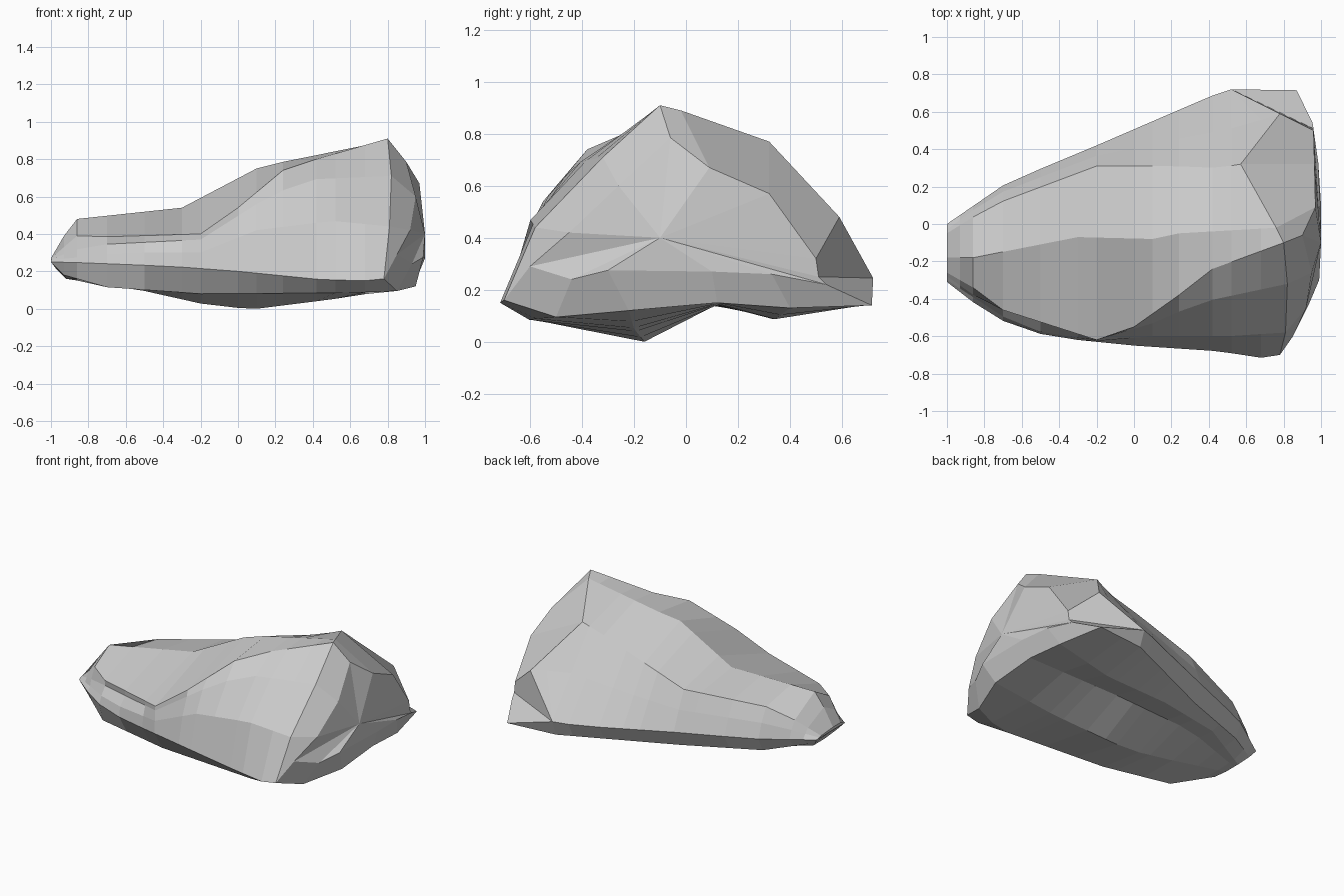
import bpy, bmesh
from mathutils import Vector

STATIONS = [-1, -.93, -.86, -.7, -.5, -.3, -.2, 0, .1, .24, .42, .52, .68, 1]


def rail(*pts):
    """Sample a lengthwise feature line at the shared x stations."""
    out = []
    for s in STATIONS:
        x = min(max(s, pts[0][0]), pts[-1][0])
        for a, b in zip(pts, pts[1:]):
            if x <= b[0]:
                out.append(Vector(a).lerp(Vector(b), (x - a[0]) / (b[0] - a[0])))
                break
    return out


# underside and front foot
keel = rail((-.92, -.2, .16), (-.5, -.22, .095), (-.12, -.18, .01), (.1, -.16, 0), (.5, -.2, .05), (.95, -.22, .12))
front_base = rail((-.93, -.32, .18), (-.7, -.48, .115), (-.2, -.54, .08), (.6, -.61, .085), (.85, -.5, .095))
front_edge = rail((-1, -.31, .25), (-.78, -.48, .245), (-.6, -.565, .235), (-.4, -.61, .23), (0, -.65, .2),
                  (.45, -.68, .155), (.68, -.715, .15), (.78, -.7, .16))
# front wall up to its upper ridge
front_low = rail((-1, -.3, .26), (-.6, -.56, .3), (-.2, -.625, .3), (.1, -.6, .42), (.5, -.6, .47), (.81, -.58, .44))
front_mid = rail((-1, -.28, .265), (-.8, -.42, .34), (-.2, -.62, .37), (.1, -.53, .56), (.35, -.42, .69), (.82, -.32, .71))
front_ridge = rail((-1, -.26, .27), (-.86, -.34, .39), (-.7, -.46, .385), (-.2, -.62, .4), (0, -.55, .54),
                   (.24, -.38, .74), (.42, -.24, .8), (.8, -.1, .91))
# crest and back slope
spine = rail((-1, -.18, .27), (-.93, -.18, .39), (-.86, -.18, .48), (-.3, -.07, .54), (.1, -.08, .75),
             (.24, -.05, .785), (.76, -.02, .89))
back_ridge = rail((-1, -.05, .26), (-.76, .1, .44), (-.2, .31, .505), (.2, .31, .64), (.45, .3, .72), (.57, .32, .77))
back_mid = rail((-1, -.03, .255), (-.76, .15, .35), (-.2, .365, .385), (.2, .45, .445), (.57, .52, .51), (.78, .59, .48))
back_edge = rail((-1, 0, .25), (-.68, .22, .255), (-.2, .42, .25), (.24, .61, .24), (.4, .68, .24), (.52, .72, .245))
back_base = rail((-.97, -.03, .21), (-.7, .16, .16), (-.2, .36, .14), (.52, .68, .14), (.87, .715, .14))
under_back = rail((-.92, -.08, .16), (-.5, .17, .135), (0, .3, .1), (.5, .34, .085), (.94, .4, .13))
groove = rail((-.92, -.12, .16), (-.4, .08, .14), (.2, .12, .14), (.95, .12, .15))
rails = [keel, front_base, front_edge, front_low, front_mid, front_ridge, spine,
         back_ridge, back_mid, back_edge, back_base, under_back, groove]

# inner ring of the broken right end
end_ring = [(.99, -.3, .275), (.93, -.44, .24), (.85, -.6, .29), (.92, -.45, .42), (.95, -.26, .6), (.9, -.06, .785),
            (.97, .09, .67), (.965, .32, .57), (.96, .5, .32), (.96, .51, .25), (.955, .54, .22),
            (.985, .33, .26), (1, .1, .27)]

bm = bmesh.new()
rings = [[bm.verts.new(r[i]) for r in rails] for i in range(len(STATIONS))]
rings.append([bm.verts.new(p) for p in end_ring])
n = len(rails)
for a, b in zip(rings, rings[1:]):
    for j in range(n):
        k = (j + 1) % n
        bm.faces.new((a[j], a[k], b[k], b[j]))
# close the nose and the right end
for ring, tip in ((rings[0], (-1, -.15, .25)), (rings[-1], (1, -.1, .4))):
    c = bm.verts.new(tip)
    for j in range(n):
        bm.faces.new((ring[j], ring[(j + 1) % n], c))
bmesh.ops.remove_doubles(bm, verts=bm.verts, dist=.001)
bmesh.ops.recalc_face_normals(bm, faces=bm.faces)

mesh = bpy.data.meshes.new("rock")
bm.to_mesh(mesh)
bm.free()
bpy.context.collection.objects.link(bpy.data.objects.new("rock", mesh))
